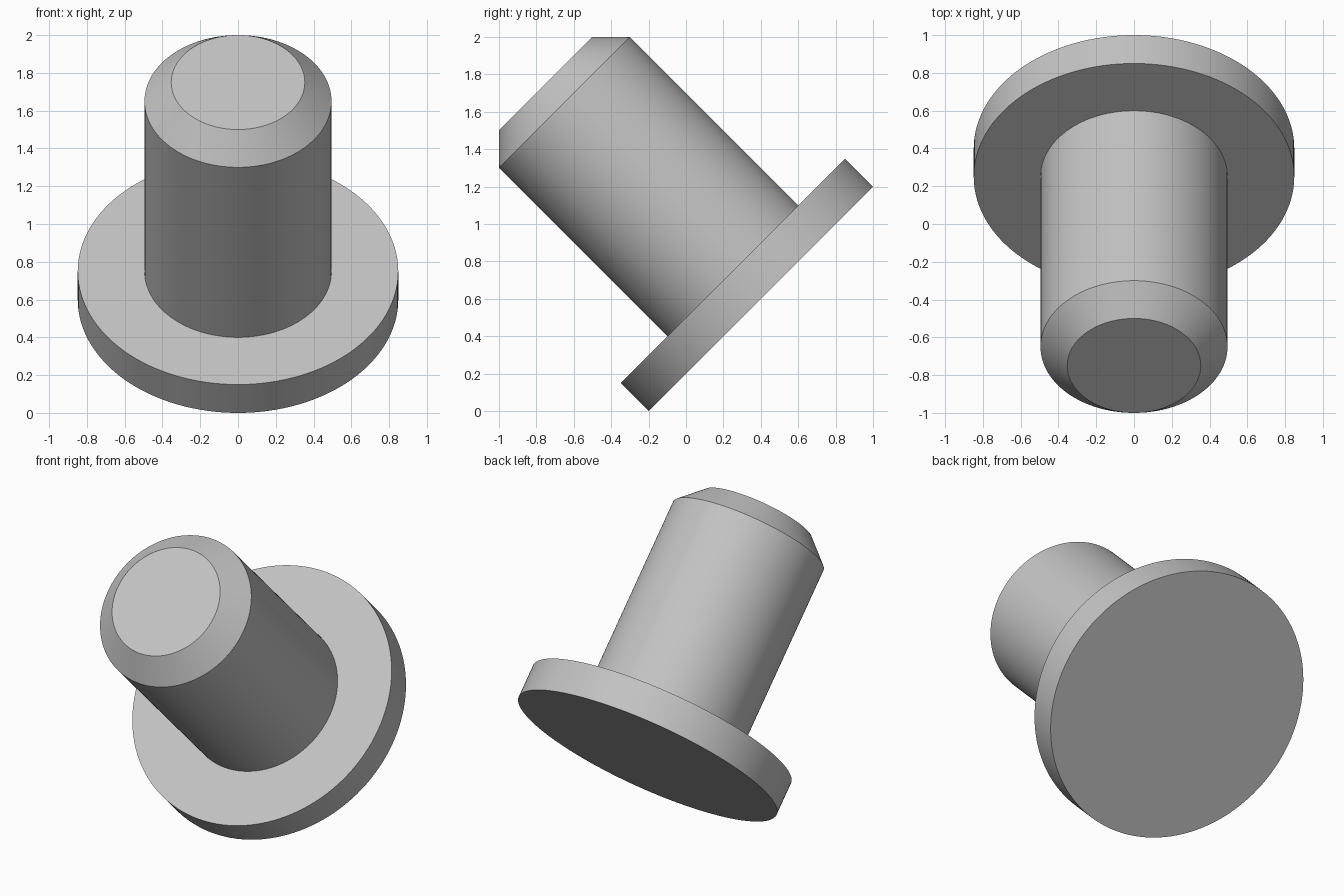
import bpy
import bmesh
from math import sqrt, radians
from mathutils import Matrix

if "Cube" in bpy.data.objects:
    bpy.data.objects.remove(bpy.data.objects["Cube"], do_unlink=True)

SEGMENTS = 128
UNIT = sqrt(2)

# One plain grey for the whole part
grey = bpy.data.materials.new("plain grey")
grey.use_nodes = True
colour = (0.55, 0.55, 0.55, 1)
grey.diffuse_color = colour
grey.node_tree.nodes["Principled BSDF"].inputs["Base Color"].default_value = colour

# Radius and height along the axis: flange, shaft, chamfered tip
profile = [(0.6, 0), (0.6, 0.15), (0.35, 0.15), (0.35, 1.05), (0.25, 1.15)]

# Revolve the profile and close both ends
bm = bmesh.new()
rings = []
for radius, height in profile:
    ring = bmesh.ops.create_circle(
        bm, segments=SEGMENTS, radius=radius * UNIT,
        matrix=Matrix.Translation((0, 0, height * UNIT)))["verts"]
    rings.append(ring)
for low, high in zip(rings, rings[1:]):
    for i in range(SEGMENTS):
        j = (i + 1) % SEGMENTS
        bm.faces.new((low[i], low[j], high[j], high[i]))
bm.faces.new(rings[0])
bm.faces.new(rings[-1])
bmesh.ops.recalc_face_normals(bm, faces=bm.faces)

# Lean the axis toward the front, resting on the flange rim
bm.transform(Matrix.Translation((0, 0.4, 0.6)) @ Matrix.Rotation(radians(45), 4, "X"))

mesh = bpy.data.meshes.new("flanged_pin")
bm.to_mesh(mesh)
bm.free()
mesh.materials.append(grey)
pin = bpy.data.objects.new("flanged_pin", mesh)
bpy.context.collection.objects.link(pin)

# Smooth walls, sharp rims
bpy.context.view_layer.objects.active = pin
pin.select_set(True)
bpy.ops.object.shade_smooth_by_angle(angle=radians(30))
